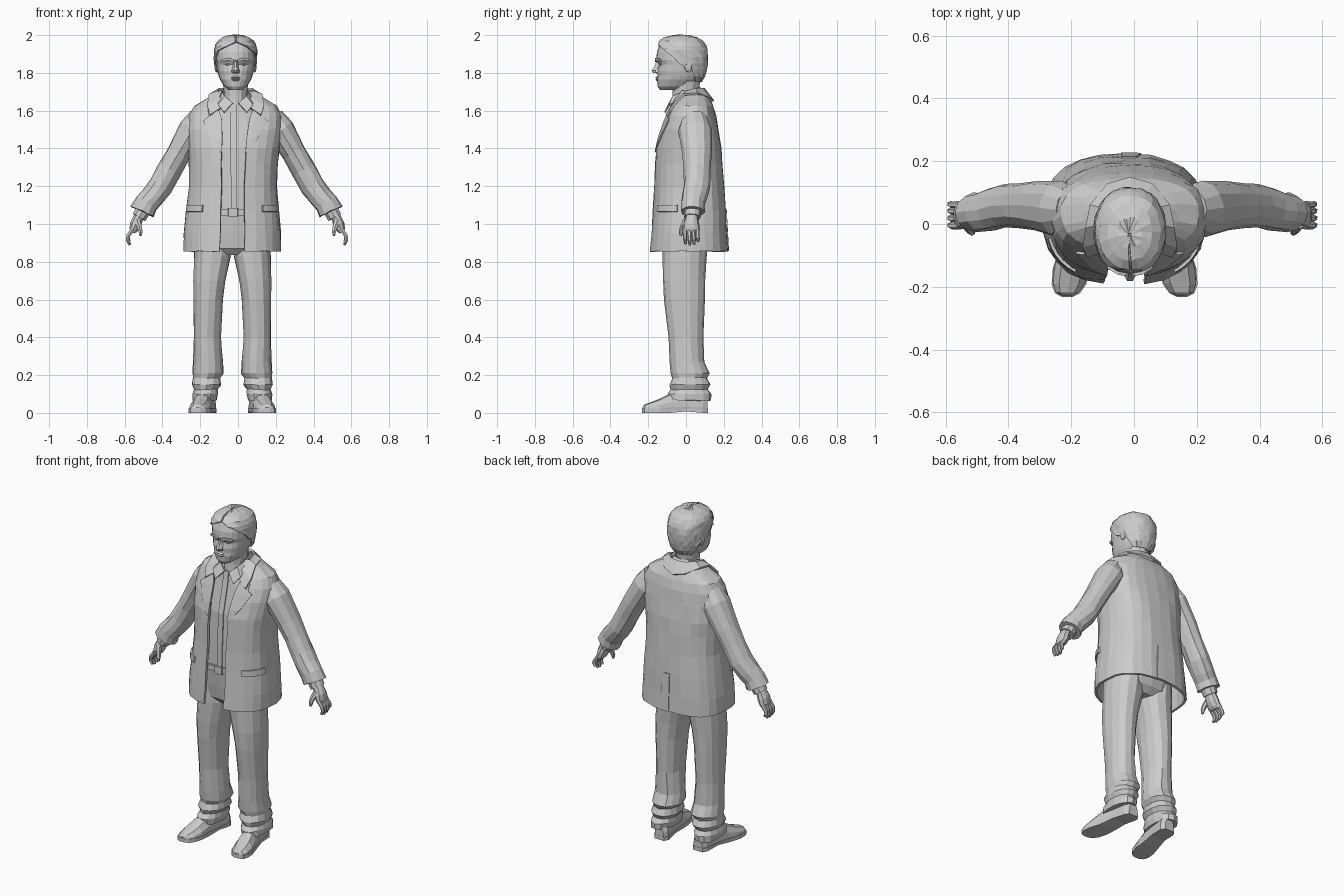
import bpy, bmesh, math, random
from mathutils import Vector
random.seed(4)


def grid(name, rows, loop=False, cap=False, thick=0, mirror=None, jitter=0):
    """Skin a list of point rows; optional end caps, thickness and x mirror."""
    bm = bmesh.new()
    vs = [[bm.verts.new(Vector(p) + Vector([random.uniform(-jitter, jitter) for _ in range(3)]))
           for p in r] for r in rows]
    n = len(rows[0])
    for a, b in zip(vs, vs[1:]):
        for i in range(n if loop else n - 1):
            j = (i + 1) % n
            bm.faces.new((a[i], a[j], b[j], b[i]))
    if cap:
        bm.faces.new(vs[0])
        bm.faces.new(vs[-1])
    bmesh.ops.recalc_face_normals(bm, faces=bm.faces)
    me = bpy.data.meshes.new(name)
    bm.to_mesh(me)
    bm.free()
    ob = bpy.data.objects.new(name, me)
    bpy.context.collection.objects.link(ob)
    if mirror is not None:
        ob.location.x = mirror
        ob.modifiers.new("mirror", 'MIRROR')
    if thick:
        m = ob.modifiers.new("thickness", 'SOLIDIFY')
        m.thickness, m.offset = thick, 0
    return ob


def ring(z, cx, hw, yf, yb, a0=0, a1=360, n=16, e=2.3, grow=0):
    """Superellipse arc at height z; angle 0 is the front, 180 the back."""
    steps = n if abs(a1 - a0) == 360 else n - 1
    hw, ry, ym = hw + grow, (yb - yf) / 2 + grow, (yf + yb) / 2
    pts = []
    for i in range(n):
        a = math.radians(a0 + (a1 - a0) * i / steps)
        s, c = math.sin(a), math.cos(a)
        pts.append((cx + hw * math.copysign(abs(s) ** (2 / e), s),
                    ym - ry * math.copysign(abs(c) ** (2 / e), c), z))
    return pts


def loft(name, levels, cx=0, n=16, e=2.3, **kw):
    return grid(name, [ring(z, cx, hw, yf, yb, n=n, e=e) for z, hw, yf, yb in levels],
                loop=True, cap=True, **kw)


def tube(name, path, n=10, **kw):
    """Rings square to a path of (x, y, z, radius along y, radius across)."""
    P = [Vector(p[:3]) for p in path]
    rows = []
    for i, p in enumerate(path):
        t = (P[min(i + 1, len(P) - 1)] - P[max(i - 1, 0)]).normalized()
        v = t.cross(Vector((0, 1, 0))).normalized()
        u = v.cross(t)
        rows.append([P[i] + u * p[3] * math.cos(k * math.tau / n) + v * p[4] * math.sin(k * math.tau / n)
                     for k in range(n)])
    return grid(name, rows, loop=True, cap=True, **kw)


def ball(name, loc, scale, mirror):
    bpy.ops.mesh.primitive_uv_sphere_add(segments=10, ring_count=6, radius=1)
    ob = bpy.context.object
    ob.name = name
    for v in ob.data.vertices:
        v.co = Vector([a * b + c for a, b, c in zip(v.co, scale, loc)])
    ob.location.x = mirror
    ob.modifiers.new("mirror", 'MIRROR').use_clip = False


# Jacket shell: z, centre x, half width, front y, back y, front opening angle
JACKET = [(0.855, -.031, .252, -.185, .218, 10.4), (0.95, -.03, .25, -.18, .213, 10.6),
          (1.07, -.029, .238, -.17, .206, 11), (1.2, -.027, .226, -.162, .196, 11.4),
          (1.32, -.025, .228, -.158, .187, 11.6), (1.4, -.022, .235, -.152, .18, 11.6),
          (1.5, -.016, .245, -.125, .165, 13), (1.57, -.012, .24, -.095, .152, 16),
          (1.62, -.012, .215, -.075, .138, 22), (1.66, -.012, .15, -.055, .12, 30),
          (1.7, -.013, .09, -.03, .09, 47)]


def jacket_at(z):
    for a, b in zip(JACKET, JACKET[1:]):
        if a[0] <= z <= b[0]:
            f = (z - a[0]) / (b[0] - a[0])
            return [p + (q - p) * f for p, q in zip(a, b)][1:5]


def on_jacket(name, rows, n, thick=.01, grow=.01):
    """Cloth piece lying on the jacket: rows of z, start angle, end angle."""
    grid(name, [ring(z, *jacket_at(z), a, b, n, 2.5, grow) for z, a, b in rows], thick=thick)


grid("jacket_body", [ring(z, c, w, f, b, a, 360 - a, 25, 2.5) for z, c, w, f, b, a in JACKET],
     thick=.014, jitter=.003)
for side, s in (("left", -1), ("right", 1)):
    on_jacket(side + "_lapel", [(z, s * a, s * b) for z, a, b in
              [(1.38, 10.5, 12), (1.45, 10.5, 24), (1.545, 12, 38), (1.565, 13, 30), (1.6, 17, 34)]], 5)
    on_jacket(side + "_pocket_flap", [(1.065, s * 35, s * 76), (1.1, s * 35, s * 76)], 6)
on_jacket("back_vent", [(.856, 172, 181), (1.08, 175, 181)], 3, .006, .007)

# Collars
grid("jacket_collar", [
    [(.06, -.075, 1.625), (.08, -.05, 1.665), (.093, 0, 1.70), (.085, .05, 1.715), (.05, .085, 1.715), (0, .095, 1.715)],
    [(.135, -.103, 1.575), (.15, -.07, 1.625), (.14, -.01, 1.685), (.125, .06, 1.69), (.07, .125, 1.665), (0, .145, 1.65)]],
    thick=.012, mirror=-.013)
grid("shirt_collar", [
    [(.015, -.088, 1.64), (.055, -.068, 1.675), (.075, 0, 1.705), (.05, .06, 1.72), (0, .075, 1.72)],
    [(.06, -.112, 1.59), (.092, -.088, 1.63), (.092, 0, 1.67), (.06, .075, 1.69), (0, .09, 1.69)]],
    thick=.008, mirror=-.013)

# Shirt, placket, belt and hips
SHIRT = [(1.06, .195, -.142, .155), (1.2, .195, -.138, .155), (1.4, .2, -.128, .15),
         (1.5, .2, -.104, .14), (1.58, .14, -.085, .1), (1.64, .07, -.075, .07)]
loft("shirt", SHIRT, -.022, 20, 2.5)
grid("shirt_placket", [ring(z, -.022, w, f, b, -a, a, 3, 2.5, .004)
     for (z, w, f, b), a in zip(SHIRT, (2.5, 2.5, 2.5, 2.5, 4, 8))], thick=.006)
loft("belt", [(1.045, .203, -.15, .16), (1.08, .203, -.15, .16)], -.026, 20, 2.5)
loft("belt_buckle", [(1.04, .026, -.157, -.14), (1.085, .026, -.157, -.14)], -.026, 8, 6)
loft("trouser_hips", [(.835, .1, -.09, .08), (.87, .195, -.122, .115), (.95, .203, -.133, .14),
                      (1.06, .198, -.143, .155)], -.028, 20, 2.4)

# Trouser legs: z, inner x, outer x, front y, back y
LEG = [(.95, .01, .195, -.122, .12), (.83, .005, .206, -.123, .108), (.7, .033, .207, -.122, .103),
       (.6, .05, .205, -.118, .1), (.4, .06, .205, -.092, .093), (.27, .05, .208, -.085, .1),
       (.21, .046, .214, -.082, .125), (.185, .062, .209, -.072, .112), (.15, .055, .216, -.09, .13),
       (.125, .078, .203, -.08, .115), (.1, .075, .215, -.1, .135), (.065, .085, .212, -.098, .133)]
grid("trouser_leg", [ring(z, (i + o) / 2, (o - i) / 2, f, b, n=14, e=2.2) for z, i, o, f, b in LEG],
     loop=True, cap=True, mirror=-.03, jitter=.003)

# Shoes: y, centre x, half width, height
SHOE = [(.115, .13, .03, .08), (.09, .13, .044, .11), (0, .142, .045, .12), (-.08, .156, .05, .105),
        (-.14, .168, .057, .075), (-.19, .177, .052, .055), (-.218, .182, .038, .045), (-.23, .183, .016, .03)]
ARCH = [(-.9, 0), (-1, .2), (-.95, .5), (-.6, .9), (0, 1), (.6, .9), (.95, .5), (1, .2), (.9, 0)]
grid("shoe_upper", [[(x + w * u, y, .008 + (h - .008) * v) for u, v in ARCH] for y, x, w, h in SHOE],
     loop=True, cap=True, mirror=-.03)
grid("shoe_sole", [[(x + w * 1.06 * u, y * 1.01, v) for u, v in
     [(-1, .008 if -.08 < y < .05 else 0), (-1, .022), (1, .022), (1, .008 if -.08 < y < .05 else 0)]]
     for y, x, w, h in SHOE], loop=True, cap=True, mirror=-.03)

# Sleeves and shirt cuffs
tube("sleeve", [(.185, .045, 1.555, .065, .072), (.232, .05, 1.5, .09, .075), (.305, .06, 1.375, .078, .066),
                (.355, .06, 1.285, .072, .064), (.402, .057, 1.2, .07, .066), (.445, .046, 1.145, .066, .064),
                (.478, .038, 1.11, .062, .064), (.499, .035, 1.065, .064, .068)],
     12, mirror=-.008, jitter=.003)
tube("shirt_cuff", [(.495, .035, 1.075, .045, .042), (.518, .033, 1.035, .043, .04)], 10, mirror=-.006)

# Hands with fingers and thumb
tube("palm", [(.508, .033, 1.06, .032, .027), (.525, .03, 1.03, .034, .029), (.538, .027, 1.0, .043, .031),
              (.549, .028, .97, .045, .024), (.555, .028, .955, .04, .014)], 10, mirror=-.004)
for name, y, drop in (("index", -.006, .007), ("middle", .017, 0), ("ring", .04, .004), ("little", .061, .02)):
    tube(name + "_finger", [(.55, y, .975, .012, .013), (.575, y, .94, .011, .012),
                            (.579, y + .002, .915 + drop / 2, .0105, .011),
                            (.568, y + .003, .888 + drop, .007, .007)], 6, mirror=-.005)
tube("thumb", [(.53, 0, 1.02, .016, .018), (.518, -.018, .985, .014, .015),
               (.512, -.026, .96, .012, .012), (.512, -.028, .938, .007, .007)], 6, mirror=-.004)

# Neck and head
CX = -.013
loft("neck", [(1.56, .08, -.085, .09), (1.63, .062, -.078, .07), (1.68, .06, -.072, .066),
              (1.76, .068, -.07, .075)], CX, 12, 2)
HEAD = [(1.71, .035, -.138, -.02), (1.728, .06, -.15, .03), (1.765, .083, -.154, .075), (1.785, .09, -.15, .088),
        (1.81, .096, -.152, .096), (1.845, .101, -.144, .102), (1.868, .103, -.158, .104),
        (1.91, .104, -.154, .103), (1.95, .095, -.14, .09), (1.98, .065, -.105, .05), (1.99, .03, -.06, .01)]
loft("head", HEAD, CX, 20, 2.3)
grid("nose", [[(CX - w, y + .022, z), (CX - w * .4, y, z), (CX + w * .4, y, z), (CX + w, y + .022, z)]
     for z, w, y in [(1.86, .012, -.157), (1.832, .015, -.168), (1.812, .021, -.182), (1.8, .02, -.174),
                     (1.797, .016, -.15)]])
grid("brow", [[(x, y, z + d) for x, y, z in [(.01, -.158, 1.864), (.035, -.157, 1.872), (.07, -.135, 1.866)]]
              for d in (-.006, .007)], thick=.012, mirror=CX)
grid("lips", [ring(z, CX, w, y, -.1, -80, 80, 7, 2) for z, w, y in
              [(1.757, .02, -.154), (1.764, .03, -.162), (1.769, .034, -.154), (1.775, .03, -.163),
               (1.783, .02, -.153)]])
ball("eye", (.038, -.128, 1.845), (.016, .014, .009), CX)
ball("ear", (.102, .012, 1.838), (.01, .022, .035), CX)

# Hair: z, half width, front y, back y, hairline angle
HAIR = [(1.755, .084, -.14, .078, 135), (1.785, .096, -.145, .097, 122), (1.82, .105, -.15, .106, 112),
        (1.85, .109, -.152, .111, 84), (1.885, .111, -.158, .113, 72), (1.92, .11, -.16, .11, 52),
        (1.942, .106, -.155, .103, 25), (1.965, .094, -.142, .088, 1), (1.984, .07, -.115, .06, 1),
        (1.994, .04, -.075, .02, 1), (1.997, .004, -.04, -.03, 1)]
grid("hair", [ring(z, CX, w, f, b, a, 360 - a, 25, 2.2) for z, w, f, b, a in HAIR], thick=.008, jitter=.003)
